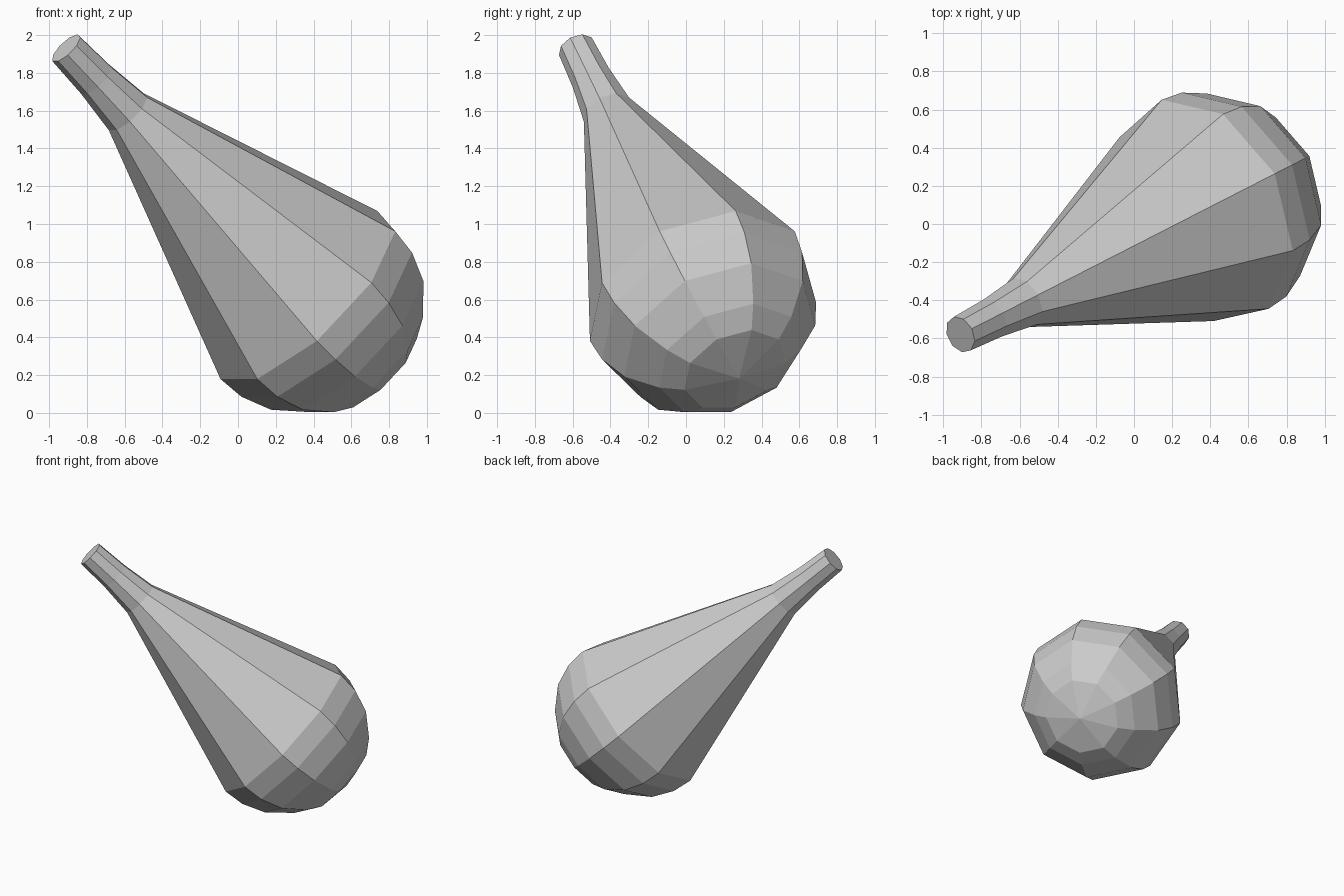
import bpy, bmesh
from math import cos, sin, tau
from mathutils import Vector

if "Cube" in bpy.data.objects:
    bpy.data.objects.remove(bpy.data.objects["Cube"])

SIDES = 9
# Profile along the axis: (radius, distance from widest ring), neck end to tip
PROFILE = [(0.10, -1.944), (0.11, -1.70), (0.138, -1.445), (0.625, 0.0),
           (0.610, 0.153), (0.545, 0.32), (0.403, 0.483), (0.288, 0.563)]
TIP = 0.63

# Tilted frame: axis points down into the bulb, one corner lies uppermost
centre = Vector((0.36, 0.07, 0.61))
axis = Vector((0.653, 0.334, -0.679)).normalized()
side = axis.cross(Vector((0, 0, 1))).normalized()
up = side.cross(axis).normalized()

bm = bmesh.new()

# Rings of the turned body
rings = []
for r, t in PROFILE:
    rings.append([bm.verts.new(centre + axis * t
                               + r * (up * cos(tau * i / SIDES) + side * sin(tau * i / SIDES)))
                  for i in range(SIDES)])
for a, b in zip(rings, rings[1:]):
    for i in range(SIDES):
        j = (i + 1) % SIDES
        bm.faces.new((a[i], a[j], b[j], b[i]))

# Flat neck cap and bulb tip fan
bm.faces.new(rings[0])
tip = bm.verts.new(centre + axis * TIP)
for i in range(SIDES):
    bm.faces.new((rings[-1][i], rings[-1][(i + 1) % SIDES], tip))

bmesh.ops.recalc_face_normals(bm, faces=bm.faces)
mesh = bpy.data.meshes.new("tapered_bulb")
bm.to_mesh(mesh)
bm.free()
bpy.context.collection.objects.link(bpy.data.objects.new("tapered_bulb", mesh))
